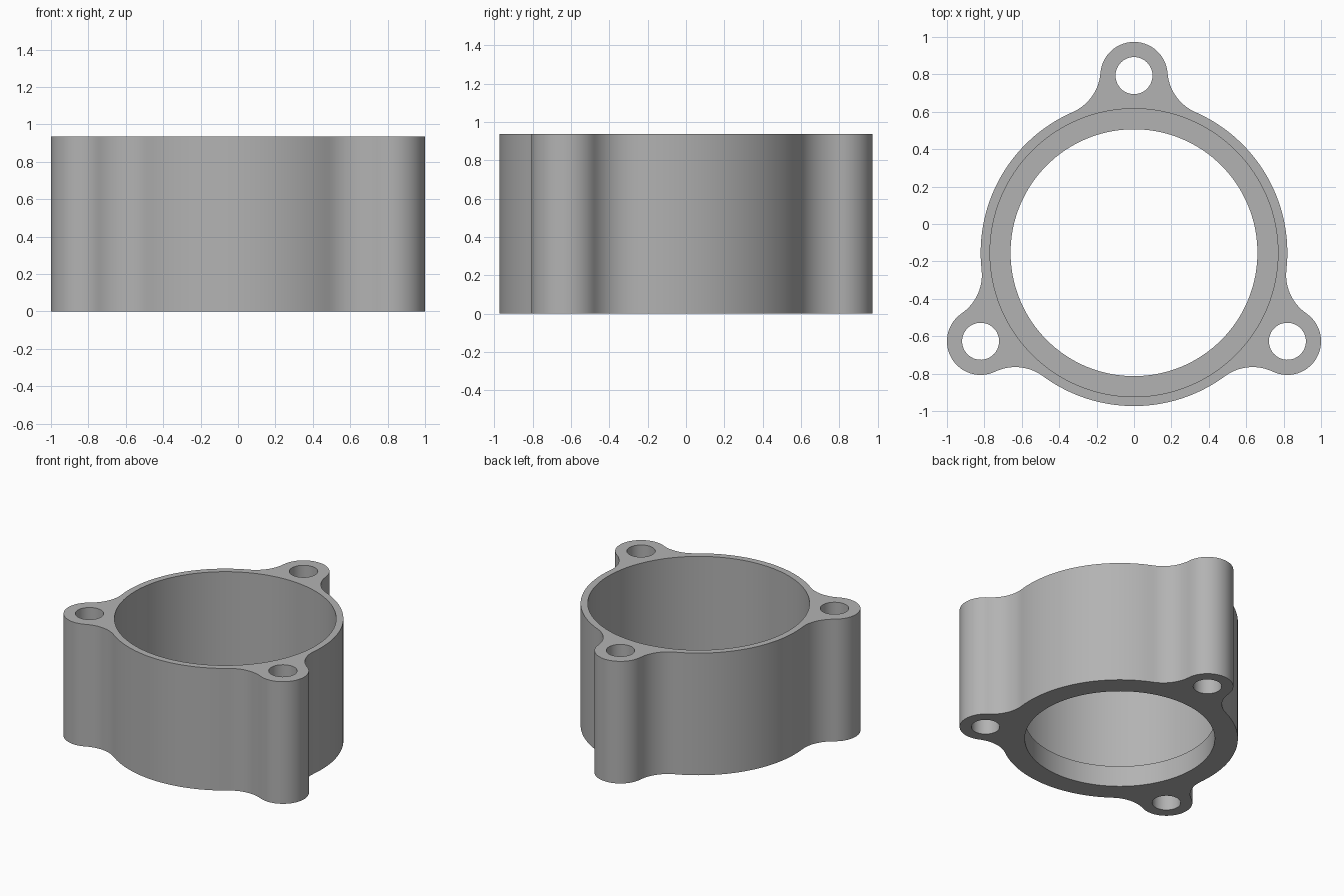
import bpy
import bmesh
from math import acos, atan2, cos, sin, pi, radians
from mathutils import Vector, Matrix

cube = bpy.data.objects.get("Cube")
if cube:
    bpy.data.objects.remove(cube, do_unlink=True)

# Main dimensions
HEIGHT, LIP = 0.936, 0.16
RING_R, BORE_R, LIP_R = 0.82, 0.77, 0.66
LOBE_R, HOLE_R, FILLET_R = 0.18, 0.099, 0.25
LOBE_DIST = 0.947
CENTRE = Vector((0, (RING_R - LOBE_DIST - LOBE_R) / 2))


def arc(centre, radius, start, end, steps):
    """Points along an arc, without its last point."""
    angles = [start + (end - start) * i / steps for i in range(steps)]
    return [Vector(centre) + radius * Vector((cos(t), sin(t))) for t in angles]


def circle(centre, radius, steps):
    return arc(centre, radius, 0, 2 * pi, steps)


def turned(points, angle):
    turn = Matrix.Rotation(angle, 2)
    return [turn @ p for p in points]


def lobe_section():
    """A third of the outline: fillet, lobe, fillet and ring arc."""
    a, b = RING_R + FILLET_R, LOBE_R + FILLET_R
    theta = acos((LOBE_DIST**2 + a**2 - b**2) / (2 * LOBE_DIST * a))
    fx, fy = a * cos(theta), a * sin(theta)
    phi = atan2(fy, LOBE_DIST - fx)
    return (arc((fx, -fy), FILLET_R, pi - theta, phi, 12)
            + arc((LOBE_DIST, 0), LOBE_R, phi - pi, pi - phi, 28)
            + arc((fx, fy), FILLET_R, -phi, theta - pi, 12)
            + arc((0, 0), RING_R, theta, 2 * pi / 3 - theta, 32))


bm = bmesh.new()


def loop(points, z):
    verts = [bm.verts.new((*(p + CENTRE), z)) for p in points]
    return verts, [bm.edges.new((v, verts[i - 1])) for i, v in enumerate(verts)]


def wall(lower, upper):
    a, b = lower[0], upper[0]
    for i in range(len(a)):
        bm.faces.new((a[i - 1], a[i], b[i], b[i - 1]))


# Outline and bolt holes, running the full height
turns = [pi / 2 + k * 2 * pi / 3 for k in range(3)]
outline = [p for t in turns for p in turned(lobe_section(), t)]
profiles = [outline] + [turned(circle((LOBE_DIST, 0), HOLE_R, 40), t) for t in turns]
bottom = [loop(p, 0) for p in profiles]
top = [loop(p, HEIGHT) for p in profiles]
for low, high in zip(bottom, top):
    wall(low, high)

# Stepped bore with a narrower lip at the bottom
steps = [(LIP_R, 0), (LIP_R, LIP), (BORE_R, LIP), (BORE_R, HEIGHT)]
bore = [loop(circle((0, 0), r, 128), z) for r, z in steps]
for low, high in zip(bore, bore[1:]):
    wall(low, high)
bottom.append(bore[0])
top.append(bore[-1])

# Flat end faces
for loops, normal in ((bottom, (0, 0, -1)), (top, (0, 0, 1))):
    bmesh.ops.triangle_fill(bm, edges=[e for l in loops for e in l[1]],
                            use_beauty=True, normal=normal)
bmesh.ops.recalc_face_normals(bm, faces=bm.faces)

mesh = bpy.data.meshes.new("flanged_ring_housing")
bm.to_mesh(mesh)
bm.free()

# Plain grey material
grey = bpy.data.materials.new("plain grey")
grey.use_nodes = True
colour = (0.45, 0.45, 0.45, 1)
grey.diffuse_color = colour
grey.node_tree.nodes["Principled BSDF"].inputs["Base Color"].default_value = colour
mesh.materials.append(grey)

housing = bpy.data.objects.new("flanged_ring_housing", mesh)
bpy.context.collection.objects.link(housing)
bpy.ops.object.select_all(action="DESELECT")
housing.select_set(True)
bpy.context.view_layer.objects.active = housing
bpy.ops.object.shade_smooth_by_angle(angle=radians(30))
